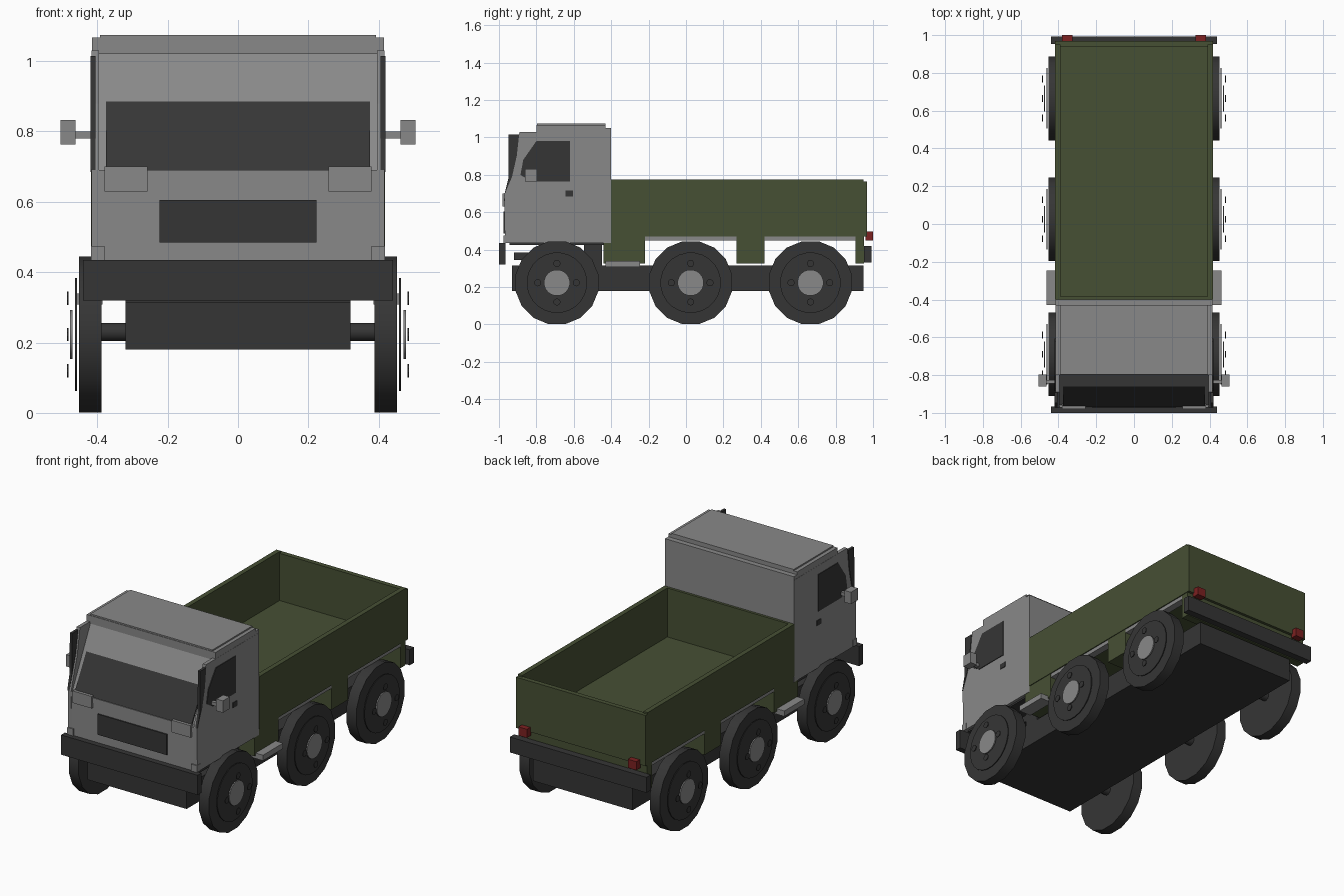
import bpy, bmesh, math
from mathutils import Matrix


def material(name, r, g, b):
    m = bpy.data.materials.new(name)
    m.diffuse_color = (r, g, b, 1)
    return m


GREY = material("cab grey", 0.25, 0.25, 0.25)
DARK = material("dark rubber", 0.036, 0.036, 0.036)
GREEN = material("bed green", 0.062, 0.08, 0.034)
RED = material("lamp red", 0.2, 0.015, 0.015)


def finish(name, bm, mat):
    bmesh.ops.recalc_face_normals(bm, faces=bm.faces)
    me = bpy.data.meshes.new(name)
    bm.to_mesh(me)
    bm.free()
    me.materials.append(mat)
    ob = bpy.data.objects.new(name, me)
    bpy.context.collection.objects.link(ob)
    return ob


def prism(name, pts, x0, x1, mat):
    """Extrude a (y, z) side profile from x0 to x1."""
    bm = bmesh.new()
    a = [bm.verts.new((x0, y, z)) for y, z in pts]
    b = [bm.verts.new((x1, y, z)) for y, z in pts]
    bm.faces.new(a)
    bm.faces.new(b[::-1])
    n = len(pts)
    for i in range(n):
        j = (i + 1) % n
        bm.faces.new((a[i], b[i], b[j], a[j]))
    return finish(name, bm, mat)


def box(name, x0, x1, y0, y1, z0, z1, mat):
    return prism(name, [(y0, z0), (y1, z0), (y1, z1), (y0, z1)], x0, x1, mat)


def disc(name, x0, x1, y, z, r, sides, mat):
    """Cylinder lying along x, flat side down."""
    pts = [(y + r * math.cos(2 * math.pi * (i + 0.5) / sides),
            z + r * math.sin(2 * math.pi * (i + 0.5) / sides)) for i in range(sides)]
    ob = prism(name, pts, x0, x1, mat)
    bpy.ops.object.select_all(action='DESELECT')
    ob.select_set(True)
    bpy.context.view_layer.objects.active = ob
    bpy.ops.object.shade_smooth_by_angle(angle=math.radians(35))
    return ob


# Chassis and bumpers
box("chassis", -0.32, 0.32, -0.93, 0.95, 0.18, 0.315, DARK)
box("cab_underframe", -0.32, 0.32, -0.92, -0.45, 0.345, 0.385, DARK)
box("cab_mount", -0.32, 0.32, -0.545, -0.45, 0.30, 0.43, DARK)
box("front_bumper", -0.44, 0.44, -1.0, -0.965, 0.32, 0.435, DARK)
box("rear_bumper", -0.44, 0.44, 0.952, 0.992, 0.33, 0.42, DARK)

# Axles and wheels
WZ = 0.223
for y in (-0.69, 0.025, 0.665):
    disc("axle", -0.40, 0.40, y, 0.23, 0.026, 12, DARK)
    for s in (-1, 1):
        disc("tyre", s * 0.388, s * 0.452, y, WZ, 0.226, 16, DARK)
        disc("rim", s * 0.458, s * 0.463, y, WZ, 0.162, 24, DARK)
        disc("hub", s * 0.470, s * 0.477, y, WZ, 0.07, 20, GREY)
        for k in range(4):
            a = k * math.pi / 2
            disc("wheel_bolt", s * 0.482, s * 0.486, y + 0.103 * math.cos(a),
                 WZ + 0.103 * math.sin(a), 0.019, 10, DARK)

# Cab core with raked front
prism("cab_body", [(-0.405, 0.435), (-0.968, 0.435), (-0.968, 0.67),
                   (-0.79, 1.025), (-0.405, 1.025)], -0.395, 0.395, GREY)
prism("windshield", [(-0.968, 0.69), (-0.79, 1.012), (-0.775, 1.005),
                     (-0.95, 0.68)], -0.375, 0.375, DARK)
box("windshield_sill", -0.395, 0.395, -0.972, -0.95, 0.66, 0.69, GREY)
box("cab_floor", -0.40, 0.40, -0.945, -0.42, 0.425, 0.44, DARK)
box("grille", -0.223, 0.223, -0.975, -0.966, 0.485, 0.605, DARK)

# Roof and back wall
box("roof_base", -0.415, 0.415, -0.80, -0.43, 1.02, 1.067, GREY)
box("roof_top", -0.393, 0.393, -0.797, -0.43, 1.06, 1.075, GREY)
box("cab_back_wall", -0.415, 0.415, -0.43, -0.40, 0.435, 1.05, GREY)

for s in (-1, 1):
    # Side walls, with quarter panes standing ahead of the windshield
    prism("cab_side", [(-0.405, 0.435), (-0.968, 0.435), (-0.972, 0.69), (-0.94, 0.80),
                       (-0.915, 0.88), (-0.89, 1.03), (-0.405, 1.03)],
          s * 0.395, s * 0.416, GREY)
    prism("quarter_pane", [(-0.972, 0.69), (-0.95, 0.78), (-0.948, 1.015), (-0.892, 1.015),
                           (-0.905, 0.90), (-0.93, 0.79)], s * 0.405, s * 0.42, DARK)
    prism("side_window", [(-0.62, 0.765), (-0.83, 0.765), (-0.885, 0.80), (-0.87, 0.88),
                          (-0.80, 0.98), (-0.62, 0.98)], s * 0.414, s * 0.42, DARK)
    box("door_handle", s * 0.414, s * 0.42, -0.645, -0.605, 0.685, 0.715, DARK)
    # Headlamps and corner lamps
    box("headlamp", s * 0.257, s * 0.38, -0.98, -0.95, 0.63, 0.70, GREY)
    box("corner_lamp", s * 0.38, s * 0.418, -0.975, -0.94, 0.435, 0.475, GREY)
    # Mirrors and steps
    box("mirror_arm", s * 0.41, s * 0.47, -0.845, -0.825, 0.78, 0.80, GREY)
    box("mirror", s * 0.462, s * 0.505, -0.86, -0.797, 0.763, 0.832, GREY)
    box("step", s * 0.385, s * 0.462, -0.43, -0.245, 0.308, 0.34, GREY)
    # Cargo bed sides
    box("bed_side", s * 0.39, s * 0.418, -0.40, 0.95, 0.47, 0.775, GREEN)
    box("bed_sill", s * 0.37, s * 0.412, -0.39, 0.94, 0.448, 0.475, GREY)
    box("tail_lamp", s * 0.325, s * 0.38, 0.96, 1.0, 0.448, 0.498, RED)

# Cargo bed floor, ends and cross supports
box("bed_floor", -0.395, 0.395, -0.40, 0.95, 0.455, 0.49, GREEN)
box("bed_front_wall", -0.39, 0.39, -0.40, -0.385, 0.47, 0.775, GREEN)
box("tailgate", -0.418, 0.418, 0.94, 0.968, 0.47, 0.765, GREEN)
for y0, y1 in ((-0.44, -0.22), (0.27, 0.42), (0.905, 0.952)):
    box("bed_support", -0.414, 0.414, y0, y1, 0.325, 0.472, GREEN)
